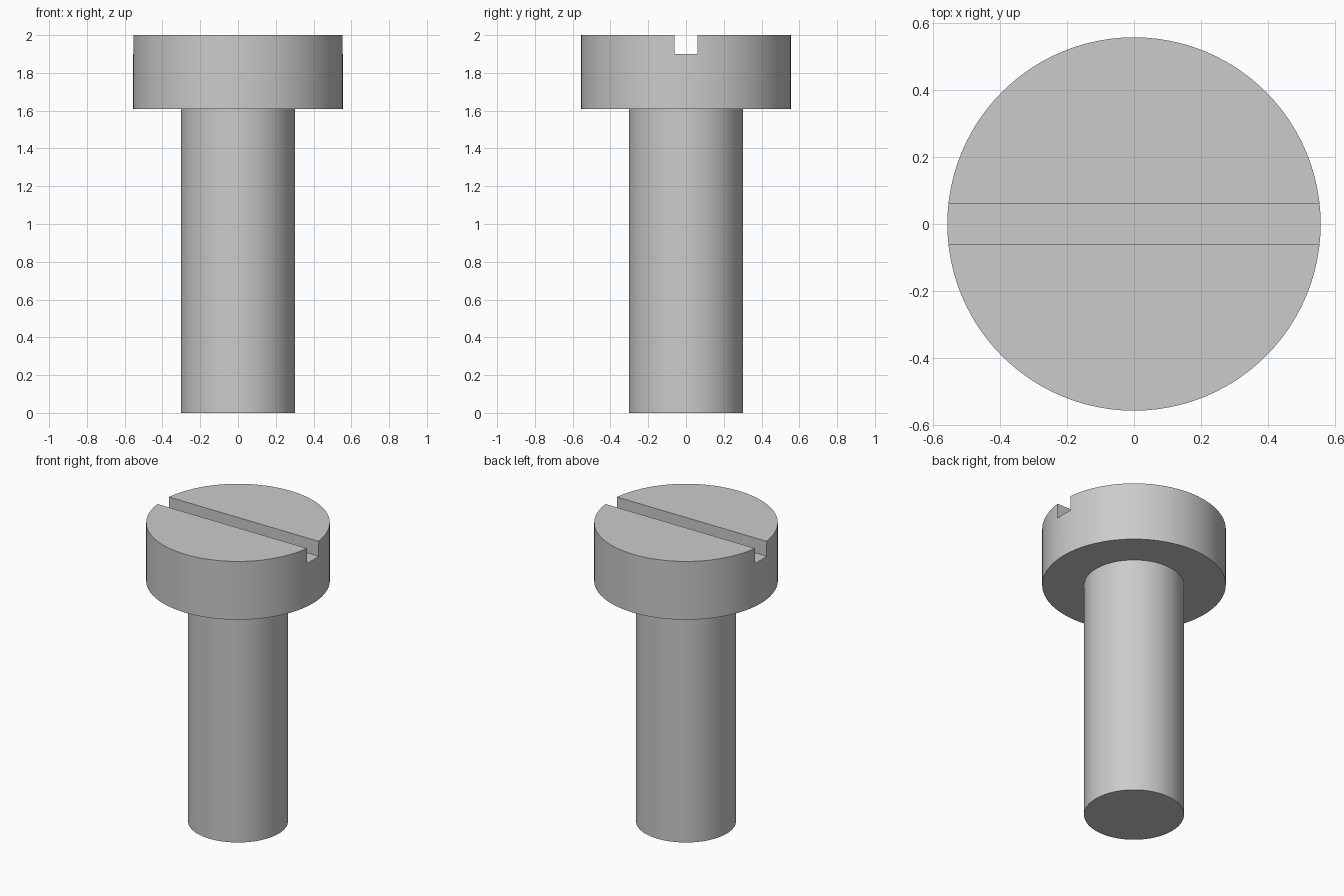
import bpy, bmesh, math

SEGMENTS = 96
HEAD_R, SHANK_R = 0.557, 0.303
HEAD_BASE, TOP = 1.61, 2.0
SLOT_WIDTH, SLOT_FLOOR = 0.122, 1.90

cube = bpy.data.objects.get("Cube")
if cube:
    bpy.data.objects.remove(cube, do_unlink=True)

# Plain grey metal
metal = bpy.data.materials.new("grey_metal")
metal.use_nodes = True
grey = (0.6, 0.6, 0.6, 1.0)
metal.diffuse_color = grey
metal.node_tree.nodes["Principled BSDF"].inputs["Base Color"].default_value = grey


def add_object(name, bm):
    bmesh.ops.recalc_face_normals(bm, faces=bm.faces)
    mesh = bpy.data.meshes.new(name)
    bm.to_mesh(mesh)
    bm.free()
    mesh.materials.append(metal)
    obj = bpy.data.objects.new(name, mesh)
    bpy.context.collection.objects.link(obj)
    return obj


def lathe(name, profile):
    """Turn (radius, height) points about z, with flat caps at both ends."""
    bm = bmesh.new()
    angles = [math.tau * i / SEGMENTS for i in range(SEGMENTS)]
    rings = [[bm.verts.new((r * math.cos(a), r * math.sin(a), z)) for a in angles]
             for r, z in profile]
    for low, high in zip(rings, rings[1:]):
        for i in range(SEGMENTS):
            j = (i + 1) % SEGMENTS
            bm.faces.new((low[i], low[j], high[j], high[i]))
    bm.faces.new(rings[0])
    bm.faces.new(rings[-1])
    return add_object(name, bm)


# Shank and cylindrical head in one turned piece
screw = lathe("screw_body", [(SHANK_R, 0), (SHANK_R, HEAD_BASE),
                             (HEAD_R, HEAD_BASE), (HEAD_R, TOP)])

# Driver slot cut across the head along x
bm = bmesh.new()
bmesh.ops.create_cube(bm, size=1)
bmesh.ops.scale(bm, vec=(2, SLOT_WIDTH, 0.4), verts=bm.verts)
bmesh.ops.translate(bm, vec=(0, 0, SLOT_FLOOR + 0.2), verts=bm.verts)
cutter = add_object("slot_cutter", bm)
cutter.hide_render = True

slot = screw.modifiers.new("driver_slot", 'BOOLEAN')
slot.operation = 'DIFFERENCE'
slot.solver = 'EXACT'
slot.object = cutter

bpy.ops.object.select_all(action='DESELECT')
screw.select_set(True)
bpy.context.view_layer.objects.active = screw
bpy.ops.object.modifier_apply(modifier=slot.name)
bpy.data.objects.remove(cutter, do_unlink=True)

# Smooth round walls, crisp rims
bpy.ops.object.shade_smooth_by_angle(angle=math.radians(30))
